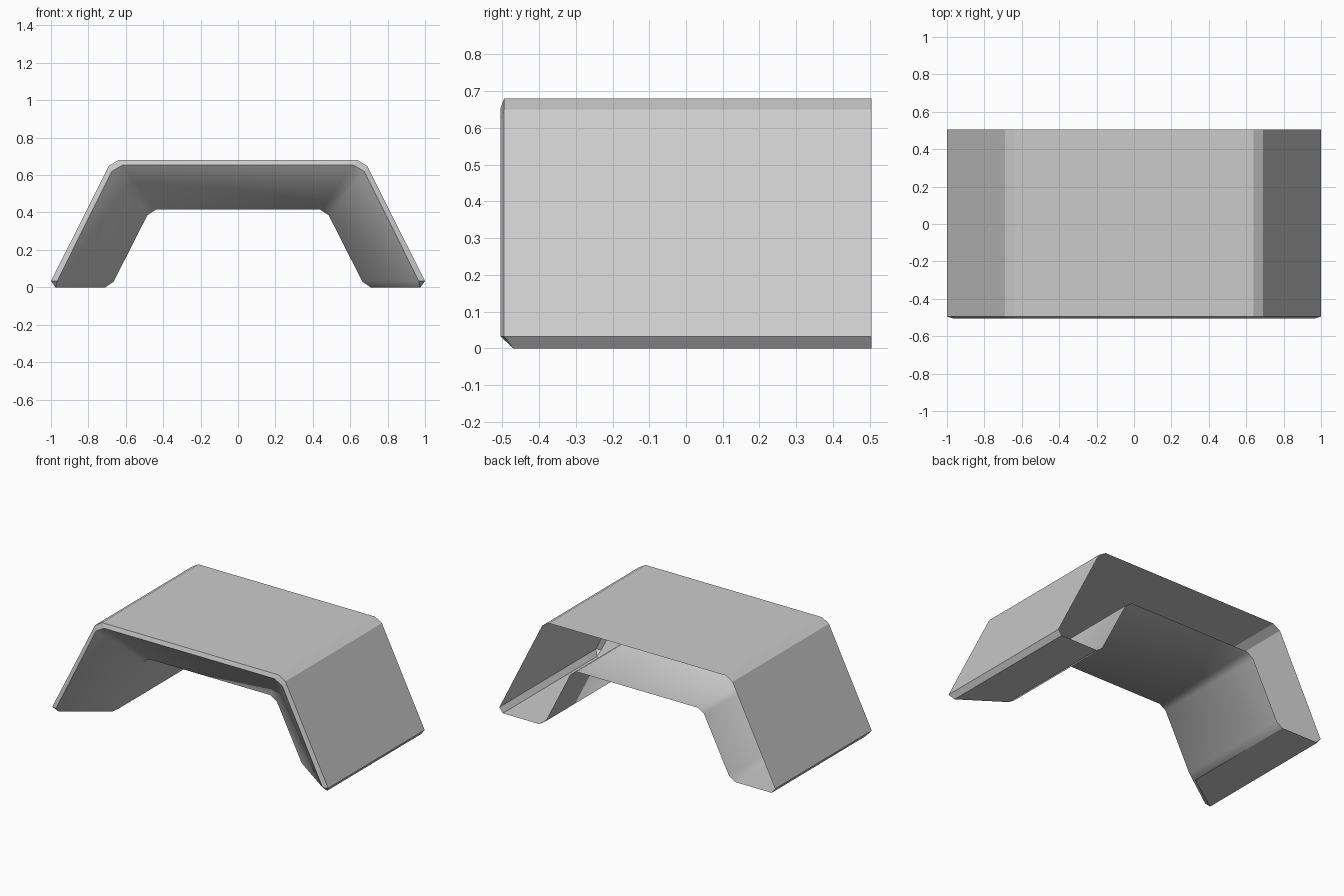
import bpy
import bmesh
from mathutils import Vector

cube = bpy.data.objects.get("Cube")
if cube:
    bpy.data.objects.remove(cube)

BACK = 0.505

# Half profiles (x, z), from the foot up to the roof corner
outer = [(0.975, 0.0), (1.0, 0.033), (0.69, 0.65), (0.64, 0.68)]
rim = [(0.967, 0.033), (0.675, 0.62), (0.618, 0.653)]
inner = [(0.71, 0.0), (0.665, 0.03), (0.485, 0.385), (0.44, 0.415)]

grey = bpy.data.materials.new("plain_grey")
grey.use_nodes = True
colour = (0.6, 0.6, 0.6, 1.0)
grey.diffuse_color = colour
grey.node_tree.nodes["Principled BSDF"].inputs["Base Color"].default_value = colour

bm = bmesh.new()


def row(half, depths):
    """Mirror a half profile into a full arch of vertices."""
    pts = [Vector((x, y, z)) for (x, z), y in zip(half, depths)]
    pts += [Vector((-p.x, p.y, p.z)) for p in reversed(pts)]
    return [bm.verts.new(p) for p in pts]


def face(verts, smooth=False):
    bm.faces.new(verts).smooth = smooth


def strip(a, b, smooth=False):
    for i in range(len(a) - 1):
        face((a[i], a[i + 1], b[i + 1], b[i]), smooth)


outer_back = row(outer, [BACK] * 4)
outer_front = row(outer, [-0.47] + [-0.495] * 3)
rim_front = row(rim, [-BACK] * 3)
inner_front = row(inner, [-0.29] * 4)
inner_back = row(inner, [BACK] * 4)

# Outer skin, narrow front rim, flared mouth and tunnel; the back stays open
strip(outer_back, outer_front)
strip(outer_front[1:-1], rim_front)
strip(rim_front, inner_front[1:-1], True)
strip(inner_front, inner_back, True)

# Feet with their front corners
for e in (0, -1):
    n = 1 if e == 0 else -2
    face((outer_back[e], outer_front[e], inner_front[e], inner_back[e]))
    face((outer_front[e], outer_front[n], rim_front[e]))
    face((outer_front[e], rim_front[e], inner_front[n], inner_front[e]), True)

bmesh.ops.recalc_face_normals(bm, faces=bm.faces[:])

# The roof must face up so that the skin faces outward
bm.faces.ensure_lookup_table()
roof = max(bm.faces, key=lambda f: f.calc_center_median().z)
if roof.normal.z < 0:
    bmesh.ops.reverse_faces(bm, faces=bm.faces[:])

mesh = bpy.data.meshes.new("arch_shell")
bm.to_mesh(mesh)
bm.free()
mesh.materials.append(grey)
arch = bpy.data.objects.new("arch_shell", mesh)
bpy.context.collection.objects.link(arch)
